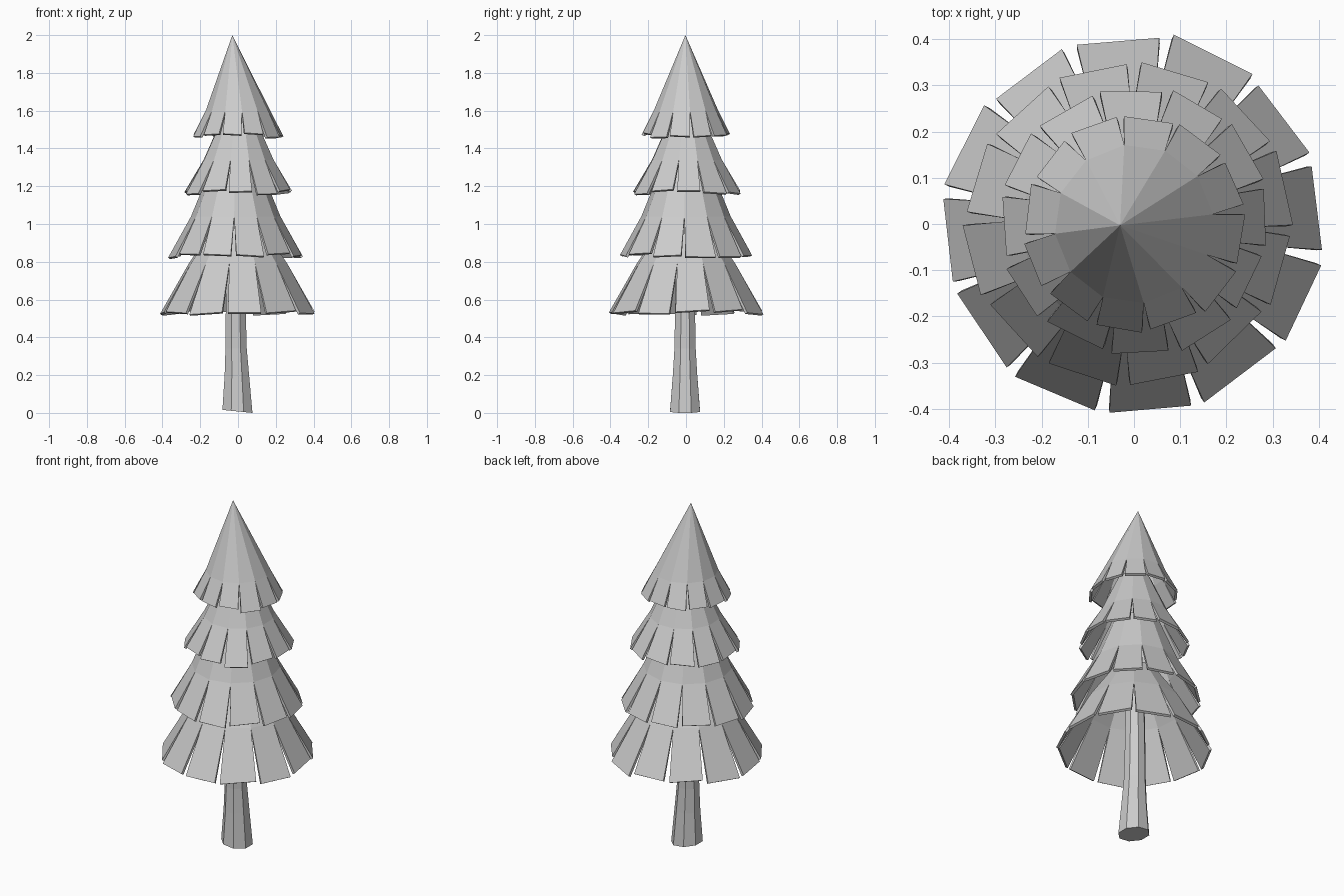
import bpy, bmesh, math, random
from mathutils import Vector

random.seed(4)
SIDES = 12
STEP = 2 * math.pi / SIDES

cube = bpy.data.objects.get("Cube")
if cube:
    bpy.data.objects.remove(cube)

grey = bpy.data.materials.new("plain grey")
grey.use_nodes = True
colour = (0.6, 0.6, 0.6, 1)
grey.diffuse_color = colour
grey.node_tree.nodes["Principled BSDF"].inputs["Base Color"].default_value = colour


def make_object(name, bm):
    bmesh.ops.recalc_face_normals(bm, faces=bm.faces)
    mesh = bpy.data.meshes.new(name)
    bm.to_mesh(mesh)
    bm.free()
    mesh.materials.append(grey)
    obj = bpy.data.objects.new(name, mesh)
    bpy.context.collection.objects.link(obj)
    return obj


def ring(bm, centre, radius, z, sides, turn, slope=0):
    verts = []
    for i in range(sides):
        a = turn + i * 2 * math.pi / sides
        x = radius * math.cos(a)
        verts.append(bm.verts.new((centre[0] + x, centre[1] + radius * math.sin(a), z + slope * x)))
    return verts


def bridge(bm, low, high):
    n = len(low)
    for i in range(n):
        j = (i + 1) % n
        bm.faces.new((low[i], low[j], high[j], high[i]))


def branch_tier(name, centre, first_flap, crease, rim, half_width, top, tip):
    """Cone shell with separate flaring flaps below the crease."""
    bm = bmesh.new()
    turn = math.radians(first_flap) - STEP / 2
    crease_ring = ring(bm, centre, crease[0], crease[1], SIDES, turn)
    if top:
        top_ring = ring(bm, centre, top[0], top[1], SIDES, turn)
        bridge(bm, crease_ring, top_ring)
        bm.faces.new(top_ring)
    else:
        apex = bm.verts.new(tip)
        for i in range(SIDES):
            bm.faces.new((crease_ring[i], crease_ring[(i + 1) % SIDES], apex))
    # Flaps, each with a slightly crooked lower edge
    for i in range(SIDES):
        a = turn + (i + 0.5) * STEP
        out = Vector((math.cos(a), math.sin(a), 0))
        side = Vector((-out.y, out.x, 0))
        down = Vector((out.x * 0.5, out.y * 0.5, -0.87))
        middle = Vector((centre[0], centre[1], rim[1])) + out * rim[0]
        middle += down * random.uniform(-0.012, 0.012)
        skew = random.uniform(-0.09, 0.09)
        edge = (side + down * skew) * half_width * random.uniform(0.92, 1.04)
        a_low, b_low = bm.verts.new(middle - edge), bm.verts.new(middle + edge)
        bm.faces.new((a_low, b_low, crease_ring[(i + 1) % SIDES], crease_ring[i]))
    obj = make_object(name, bm)
    solid = obj.modifiers.new("thickness", "SOLIDIFY")
    solid.thickness = 0.014
    solid.offset = -1


# Branch tiers: centre, first flap angle, crease (r, z), rim (r, z), flap half width, top (r, z)
branch_tier("bottom_branches", (0, 0), 5, (0.265, 0.79), (0.4, 0.535), 0.094, (0.12, 1.0), None)
branch_tier("lower_branches", (-0.012, 0), 13, (0.237, 1.04), (0.342, 0.835), 0.08, (0.13, 1.3), None)
branch_tier("upper_branches", (0.003, 0.005), 2, (0.19, 1.34), (0.284, 1.17), 0.066, (0.09, 1.56), None)
branch_tier("top_branches", (0, 0), 22, (0.172, 1.6), (0.232, 1.47), 0.053, None, (-0.03, -0.003, 2.0))

# Trunk, flared at the foot
bm = bmesh.new()
profile = [(0.086, 0.008, -0.003), (0.07, 0.2, -0.006), (0.061, 0.34, -0.01),
           (0.057, 0.55, -0.012), (0.05, 0.95, -0.012)]
previous = None
for radius, z, x in profile:
    foot = previous is None
    current = ring(bm, (x, -0.005), radius, z, 8, math.pi / 8, -0.1 if foot else 0)
    if foot:
        bm.faces.new(current)
    else:
        bridge(bm, previous, current)
    previous = current
bm.faces.new(previous)
make_object("trunk", bm)
